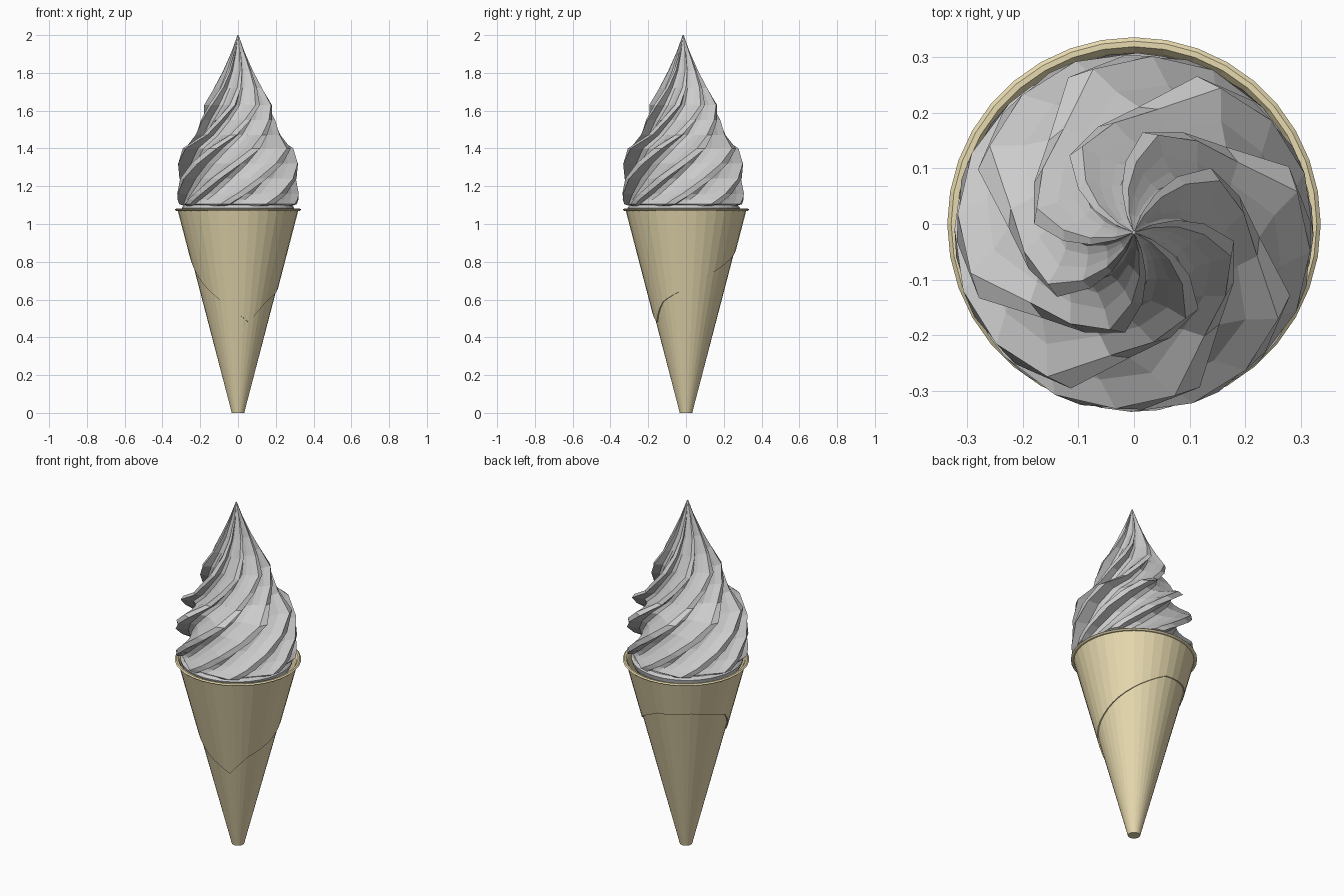
import bpy, bmesh, math

if "Cube" in bpy.data.objects:
    bpy.data.objects.remove(bpy.data.objects["Cube"])

SIDES = 36
wafer = bpy.data.materials.new("wafer")
wafer.diffuse_color = (0.80, 0.70, 0.43, 1)
wafer.use_nodes = True
wafer.node_tree.nodes["Principled BSDF"].inputs["Base Color"].default_value = wafer.diffuse_color


def make_object(name, bm, mat=None):
    bmesh.ops.remove_doubles(bm, verts=bm.verts, dist=1e-5)
    bmesh.ops.recalc_face_normals(bm, faces=bm.faces)
    mesh = bpy.data.meshes.new(name)
    bm.to_mesh(mesh)
    bm.free()
    ob = bpy.data.objects.new(name, mesh)
    bpy.context.collection.objects.link(ob)
    if mat:
        mesh.materials.append(mat)
    return ob


def skin(bm, rings):
    """Bridge successive closed rings of points; returns the vertex rings."""
    vr = [[bm.verts.new(p) for p in ring] for ring in rings]
    for a, b in zip(vr, vr[1:]):
        n = len(a)
        for i in range(n):
            j = (i + 1) % n
            bm.faces.new((a[i], a[j], b[j], b[i]))
    return vr


def circle(r, z):
    return [(r * math.cos(math.tau * i / SIDES), r * math.sin(math.tau * i / SIDES), z)
            for i in range(SIDES)]


def interp(table, x):
    for (x0, y0), (x1, y1) in zip(table, table[1:]):
        if x0 <= x <= x1:
            return y0 + (y1 - y0) * (x - x0) / (x1 - x0)
    return table[-1][1]


# Hollow cone with a rolled rim
profile = [(0.033, 0), (0.036, 0.012), (0.312, 1.068), (0.328, 1.07), (0.335, 1.076),
           (0.328, 1.082), (0.318, 1.082), (0.309, 1.07), (0.03, 0.03)]
bm = bmesh.new()
rings = skin(bm, [circle(r, z) for r, z in profile])
bm.faces.new(rings[0])
bm.faces.new(rings[-1])
make_object("cone", bm, wafer)

# Wrapped outer layer with a slanted lower edge (angle, height)
edge = [(-70, 0.48), (-39, 0.59), (0, 0.66), (45, 0.76), (90, 0.86), (135, 0.88),
        (180, 0.82), (212, 0.68), (250, 0.57), (290, 0.48)]


def cone_ring(heights, offset):
    ring = []
    for i, z in enumerate(heights):
        a = math.tau * i / SIDES
        r = 0.034 + 0.2605 * z + offset
        ring.append((r * math.cos(a), r * math.sin(a), z))
    return ring


lower = []
for i in range(SIDES):
    deg = 360 * i / SIDES
    lower.append(interp(edge, deg if deg <= 290 else deg - 360))
top = [1.07] * SIDES
bm = bmesh.new()
skin(bm, [cone_ring(lower, -0.002), cone_ring(lower, 0.006), cone_ring(top, 0.006)])
make_object("cone_wrap", bm, wafer)

# Twisted ice cream: eight narrow leaning ridges with deep grooves between
# height, ridge radius, groove depth, twist in degrees
layers = [(1.095, 0.290, 0.06, -155), (1.105, 0.315, 0.10, -148), (1.13, 0.320, 0.16, -141),
          (1.16, 0.322, 0.20, -132), (1.24, 0.324, 0.26, -112), (1.32, 0.318, 0.27, -92),
          (1.40, 0.302, 0.29, -72), (1.47, 0.225, 0.24, -52), (1.55, 0.200, 0.28, -31),
          (1.63, 0.180, 0.33, -10), (1.72, 0.127, 0.31, 2), (1.81, 0.080, 0.30, 11),
          (1.91, 0.036, 0.2, 18), (2.0, 0.003, 0.0, 24)]
# one ridge: angle within 45 degrees, share of groove depth
star = [(-4, 0.0), (5, 0.0), (6, 0.8), (14, 1.0), (24, 0.9), (34, 0.55)]
OFFSET_Y = -0.015

rings = []
for z, r, depth, twist in layers:
    ring = []
    for k in range(8):
        for a, d in star:
            ang = math.radians(twist + 45 * k + a)
            rr = r * (1 - depth * d)
            ring.append((rr * math.cos(ang), rr * math.sin(ang) + OFFSET_Y, z))
    rings.append(ring)
bm = bmesh.new()
rings = skin(bm, rings)
bm.faces.new(rings[0])
bm.faces.new(rings[-1])
make_object("ice_cream_swirl", bm)

# Base pad of ice cream filling the cone mouth
bm = bmesh.new()
pad = [(0.275, 1.03), (0.293, 1.065), (0.298, 1.085), (0.285, 1.1), (0.2, 1.11)]
rings = skin(bm, [[(x, y + OFFSET_Y * 0.8, h) for x, y, h in circle(r, z)] for r, z in pad])
bm.faces.new(rings[0])
bm.faces.new(rings[-1])
make_object("ice_cream_base", bm)
